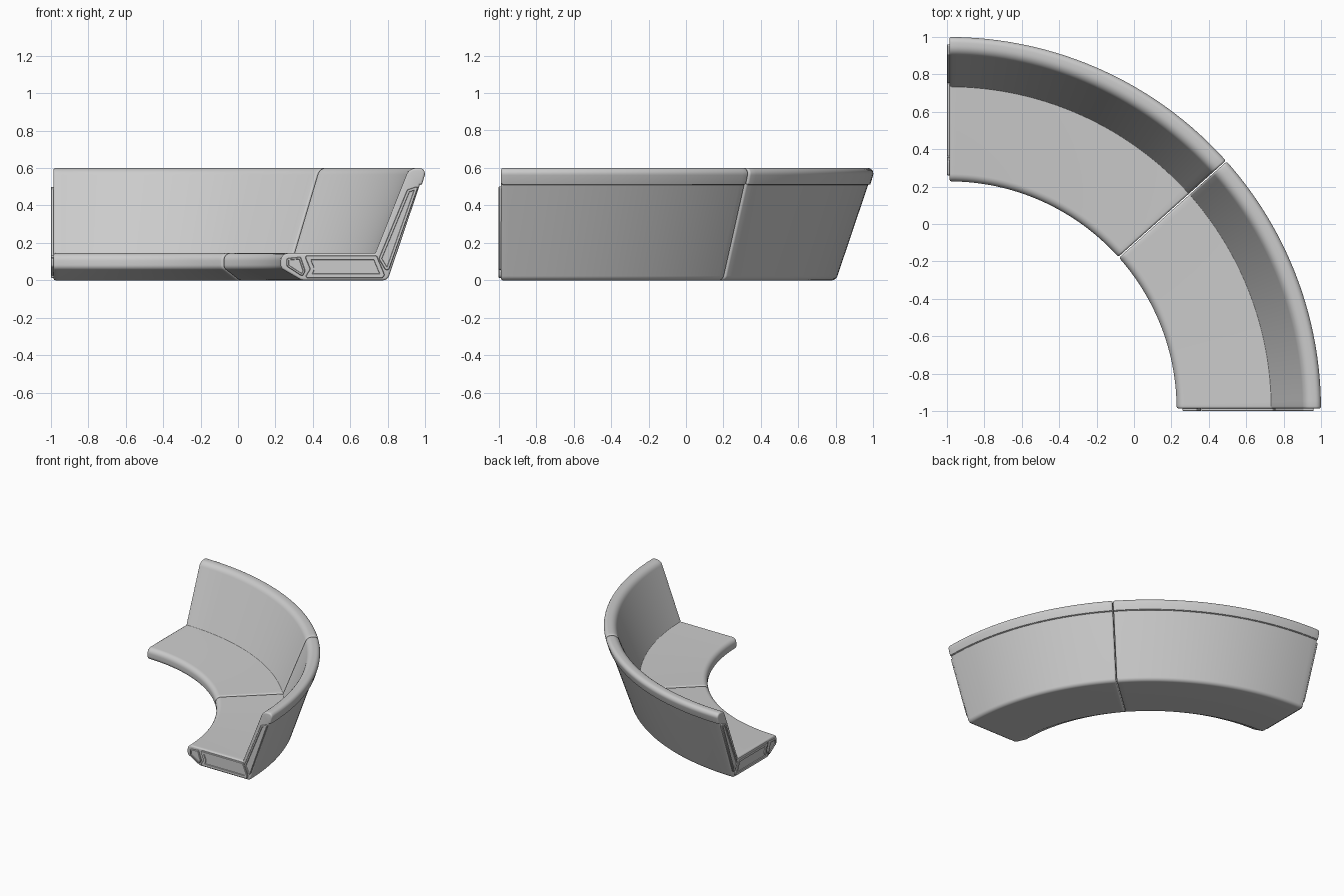
import bpy, bmesh, math
from mathutils import Vector, Matrix

if "Cube" in bpy.data.objects:
    bpy.data.objects.remove(bpy.data.objects["Cube"])

C = -0.99                 # arc centre on both x and y
SEAM = math.radians(41.8)  # joint between the two sections
END = math.radians(90)


def outline(corners, inset=0.0, n=6):
    """Counter-clockwise (r, z, radius) corners -> inset outline with rounded corners."""
    out, m = [], len(corners)
    for i in range(m):
        a, p, b = (Vector(corners[j % m][:2]) for j in (i - 1, i, i + 1))
        u, v = (p - a).normalized(), (b - p).normalized()
        nu, nv = Vector((-u.y, u.x)), Vector((-v.y, v.x))
        p = p + (nu + nv) * (inset / (1 + nu.dot(nv)))
        turn = math.atan2(u.x * v.y - u.y * v.x, u.dot(v))
        s = 1 if turn > 0 else -1
        rad = max(corners[i][2] - s * inset, 0.001)
        mid = p - u * rad * math.tan(abs(turn) / 2) + nu * s * rad
        for k in range(n + 1):
            out.append(mid - Matrix.Rotation(turn * k / n, 2) @ nu * s * rad)
    return out


def place(points, ang, t):
    """Set an outline upright at an angle of the arc, shifted by t along the tangent."""
    c, s = math.cos(ang), math.sin(ang)
    return [(C + p.x * c - t * s, C + p.x * s + t * c, p.y) for p in points]


def loft(name, rings):
    bm = bmesh.new()
    loops = [[bm.verts.new(co) for co in ring] for ring in rings]
    for lo, hi in zip(loops, loops[1:]):
        for i in range(len(lo)):
            j = (i + 1) % len(lo)
            bm.faces.new((lo[i], lo[j], hi[j], hi[i]))
    bm.faces.new(loops[0])
    bm.faces.new(loops[-1])
    bmesh.ops.recalc_face_normals(bm, faces=bm.faces)
    mesh = bpy.data.meshes.new(name)
    bm.to_mesh(mesh)
    bm.free()
    ob = bpy.data.objects.new(name, mesh)
    bpy.context.collection.objects.link(ob)
    bpy.ops.object.select_all(action='DESELECT')
    ob.select_set(True)
    bpy.context.view_layer.objects.active = ob
    bpy.ops.object.shade_smooth_by_angle(angle=math.radians(35))


# Cross-section: rounded seat nose, flat base, leaning back with a cover lip
SECTION = [(1.218, 0.145, 0.04), (1.218, 0.065, 0.03), (1.33, 0, 0.04),
           (1.79, 0, 0.035), (1.962, 0.51, 0.001), (1.974, 0.513, 0.001),
           (2.0, 0.60, 0.03), (1.905, 0.60, 0.055), (1.724, 0.145, 0.004)]


def section(name, a0, a1, gap=0.003, bev=0.012, steps=32):
    ease = [(bev * (1 - math.sin(q)), gap + bev * (1 - math.cos(q)))
            for q in (math.pi / 2 * k / 4 for k in range(5))]
    rings = [place(outline(SECTION, d), a0, t) for d, t in ease]
    for k in range(1, steps):
        rings.append(place(outline(SECTION), a0 + (a1 - a0) * k / steps, 0))
    rings += [place(outline(SECTION, d), a1, -t) for d, t in reversed(ease)]
    loft(name, rings)


section("right_section", 0, SEAM)
section("left_section", SEAM, END)

# Raised frames with a recessed field on each exposed end
NOSE = [(1.25, 0.118, 0.012), (1.25, 0.075, 0.015), (1.335, 0.02, 0.01),
        (1.35, 0.05, 0.01), (1.325, 0.125, 0.008)]
SEAT = [(1.345, 0.012, 0.01), (1.782, 0.012, 0.018), (1.732, 0.132, 0.01),
        (1.345, 0.132, 0.01), (1.375, 0.06, 0.01)]
BACK = [(1.742, 0.115, 0.01), (1.79, 0.035, 0.015), (1.956, 0.505, 0.008),
        (1.895, 0.485, 0.012)]


def end_panel(name, shape, rim):
    steps = [(0, -0.008), (0, 0.006), (0.003, 0.010), (rim, 0.010),
             (rim + 0.002, 0.004)]
    for side, ang, sign in (("right", 0, -1), ("left", END, 1)):
        loft(f"{side}_{name}", [place(outline(shape, d, 4), ang, sign * h)
                                for d, h in steps])


end_panel("nose_panel", NOSE, 0.010)
end_panel("seat_end_panel", SEAT, 0.022)
end_panel("back_end_panel", BACK, 0.014)
